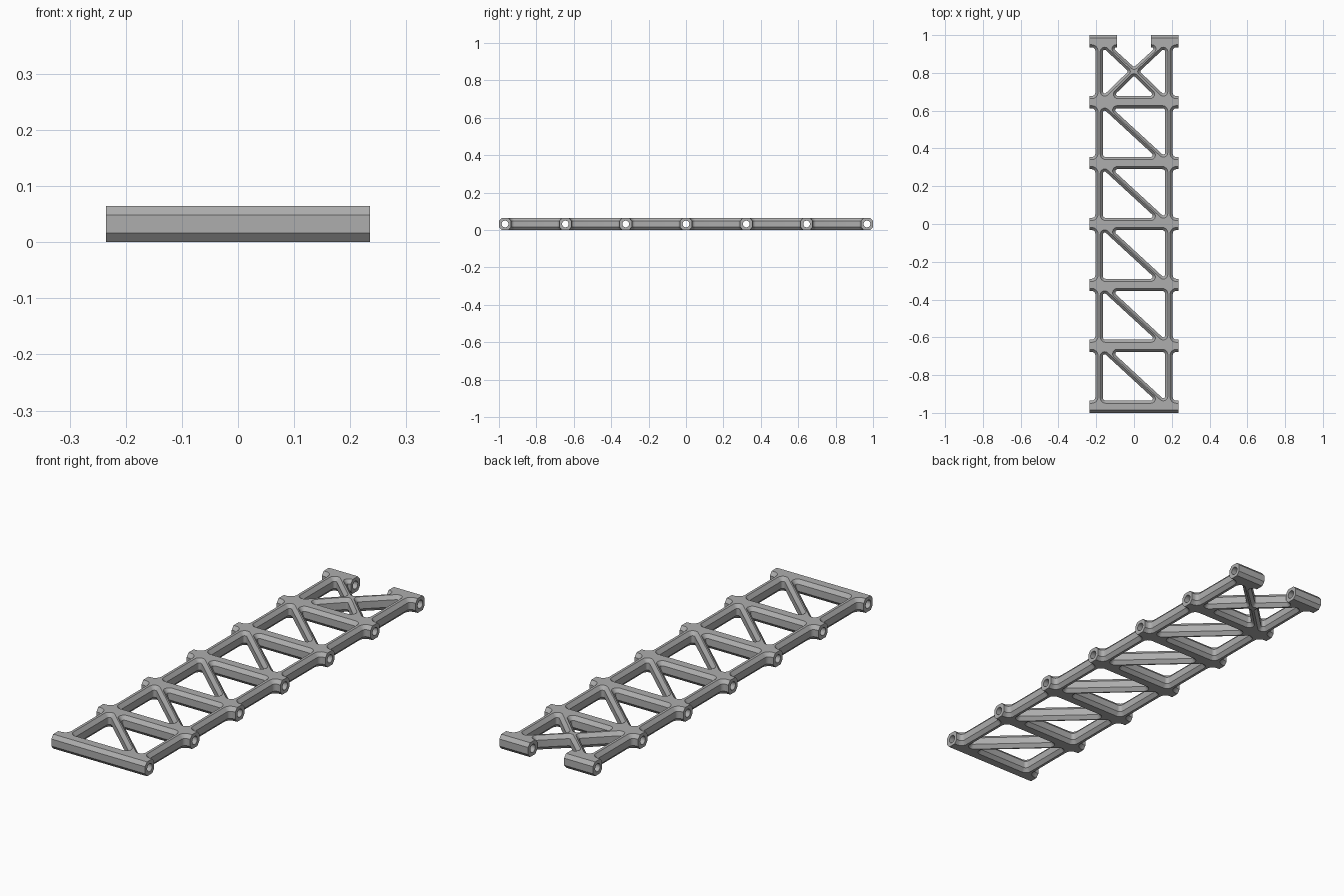
import bpy, bmesh, math
from mathutils import Vector, Matrix

cube = bpy.data.objects.get("Cube")
if cube:
    bpy.data.objects.remove(cube, do_unlink=True)

HEIGHT, CHAMFER_Z, CHAMFER = 0.065, 0.0165, 0.014
PITCH, HALF_TUBE = 0.3225, 0.0325      # spacing and half width of the cross tubes
END_X, GAP_X = 0.235, 0.09             # flat tube ends, outer and at the gap
RAIL_IN, RAIL_OUT = 0.165, 0.205
BORE = 0.018
tube_ys = [(i - 3) * PITCH for i in range(7)]


def fillet(points, steps=6):
    """Round each (x, y, radius) corner."""
    out = []
    for i, (x, y, r) in enumerate(points):
        v = Vector((x, y))
        if r == 0:
            out.append(v)
            continue
        u = (Vector(points[i - 1][:2]) - v).normalized()
        w = (Vector(points[(i + 1) % len(points)][:2]) - v).normalized()
        half = u.angle(w) / 2
        centre = v + (u + w).normalized() * r / math.sin(half)
        start = v + u * r / math.tan(half) - centre
        end = v + w * r / math.tan(half) - centre
        # Sweep the arc by the signed angle between its end radii
        sweep = math.atan2(start.cross(end), start.dot(end))
        out += [centre + Matrix.Rotation(sweep * k / steps, 2) @ start for k in range(steps + 1)]
    return out


def oriented(loop, ccw):
    area = sum(loop[i - 1].cross(loop[i]) for i in range(len(loop)))
    return loop if (area > 0) == ccw else loop[::-1]


def inset(loop):
    """Move the outline into the material, leaving the flat tube ends in place."""
    def edge(a, b):
        d = (b - a).normalized()
        flat = abs(a.x - b.x) < 1e-6 and min(abs(abs(a.x) - END_X), abs(abs(a.x) - GAP_X)) < 1e-5
        return Vector((-d.y, d.x)), 0 if flat else CHAMFER
    out = []
    for i, v in enumerate(loop):
        n, d = edge(loop[i - 1], v)
        m, e = edge(v, loop[(i + 1) % len(loop)])
        det = n.cross(m)
        out.append(v + Vector((d * m.y - e * n.y, n.x * e - m.x * d)) / det)
    return out


# Outer outline: tube stubs up one side, crossed notch at the back, then mirrored
right = []
for i, y in enumerate(tube_ys):
    if i > 0:
        right.append((RAIL_OUT, y - HALF_TUBE, 0.018))
    right += [(END_X, y - HALF_TUBE, 0), (END_X, y + HALF_TUBE, 0)]
    if i < 6:
        right.append((RAIL_OUT, y + HALF_TUBE, 0.018))
right += [(GAP_X, 1, 0), (GAP_X, 0.935, 0), (0.115, 0.935, 0.008)]
outline = right + [(0, 0.83, 0.008)] + [(-x, y, r) for x, y, r in reversed(right)]
loops = [oriented(fillet(outline), True)]

# Triangular openings either side of each diagonal
half = PITCH / 2 - HALF_TUBE
triangle = [(-RAIL_IN, -half, 0.015), (0.115, -half, 0.01), (-RAIL_IN, half, 0.01)]
openings = []
for y in tube_ys[:5]:
    for s in (1, -1):
        openings.append([(s * px, y + PITCH / 2 + s * py, r) for px, py, r in triangle])

# Openings around the crossed braces
low, high = tube_ys[5] + HALF_TUBE, tube_ys[6] - HALF_TUBE
openings.append([(-0.109, low, 0.01), (0.109, low, 0.01), (0, 0.785, 0.008)])
for s in (1, -1):
    openings.append([(s * RAIL_IN, low, 0.01), (s * RAIL_IN, high, 0.01), (s * 0.03, 0.808, 0.008)])
loops += [oriented(fillet(o), False) for o in openings]

# Chamfered slab from the outline and openings
bm = bmesh.new()
caps = ([], [])
for loop in loops:
    small = inset(loop)
    levels = [(small, 0), (loop, CHAMFER_Z), (loop, HEIGHT - CHAMFER_Z), (small, HEIGHT)]
    rings = [[bm.verts.new((p.x, p.y, z)) for p in pts] for pts, z in levels]
    n = len(loop)
    for a, b in zip(rings, rings[1:]):
        for i in range(n):
            j = (i + 1) % n
            bm.faces.new((a[i], a[j], b[j], b[i]))
    for cap, ring in zip(caps, (rings[0], rings[-1])):
        cap += [bm.edges.get((ring[i - 1], ring[i])) for i in range(n)]
for cap, nz in zip(caps, (-1, 1)):
    bmesh.ops.triangle_fill(bm, use_beauty=True, edges=cap, normal=(0, 0, nz))
bmesh.ops.recalc_face_normals(bm, faces=bm.faces)


def make_object(name, bm):
    mesh = bpy.data.meshes.new(name)
    bm.to_mesh(mesh)
    bm.free()
    obj = bpy.data.objects.new(name, mesh)
    bpy.context.collection.objects.link(obj)
    return obj


frame = make_object("truss_frame", bm)

# Bores through the cross tubes
bm = bmesh.new()
for y in tube_ys:
    bmesh.ops.create_cone(bm, cap_ends=True, segments=20, radius1=BORE, radius2=BORE, depth=0.6,
                          matrix=Matrix.Translation((0, y, HEIGHT / 2)) @ Matrix.Rotation(math.pi / 2, 4, 'Y'))
cutter = make_object("bore_cutter", bm)
cutter.hide_render = True
mod = frame.modifiers.new("bores", 'BOOLEAN')
mod.operation = 'DIFFERENCE'
mod.solver = 'EXACT'
mod.object = cutter
bpy.context.view_layer.update()
cut = bpy.data.meshes.new_from_object(frame.evaluated_get(bpy.context.evaluated_depsgraph_get()))
frame.modifiers.clear()
frame.data = cut
bpy.data.objects.remove(cutter, do_unlink=True)

# Material
grey = bpy.data.materials.new("mid_grey")
grey.use_nodes = True
colour = (0.42, 0.42, 0.42, 1)
grey.diffuse_color = colour
grey.node_tree.nodes["Principled BSDF"].inputs["Base Color"].default_value = colour
frame.data.materials.clear()
frame.data.materials.append(grey)

# Smooth fillets and bores, sharp chamfers
bpy.ops.object.select_all(action='DESELECT')
frame.select_set(True)
bpy.context.view_layer.objects.active = frame
bpy.ops.object.shade_smooth_by_angle(angle=math.radians(32))
